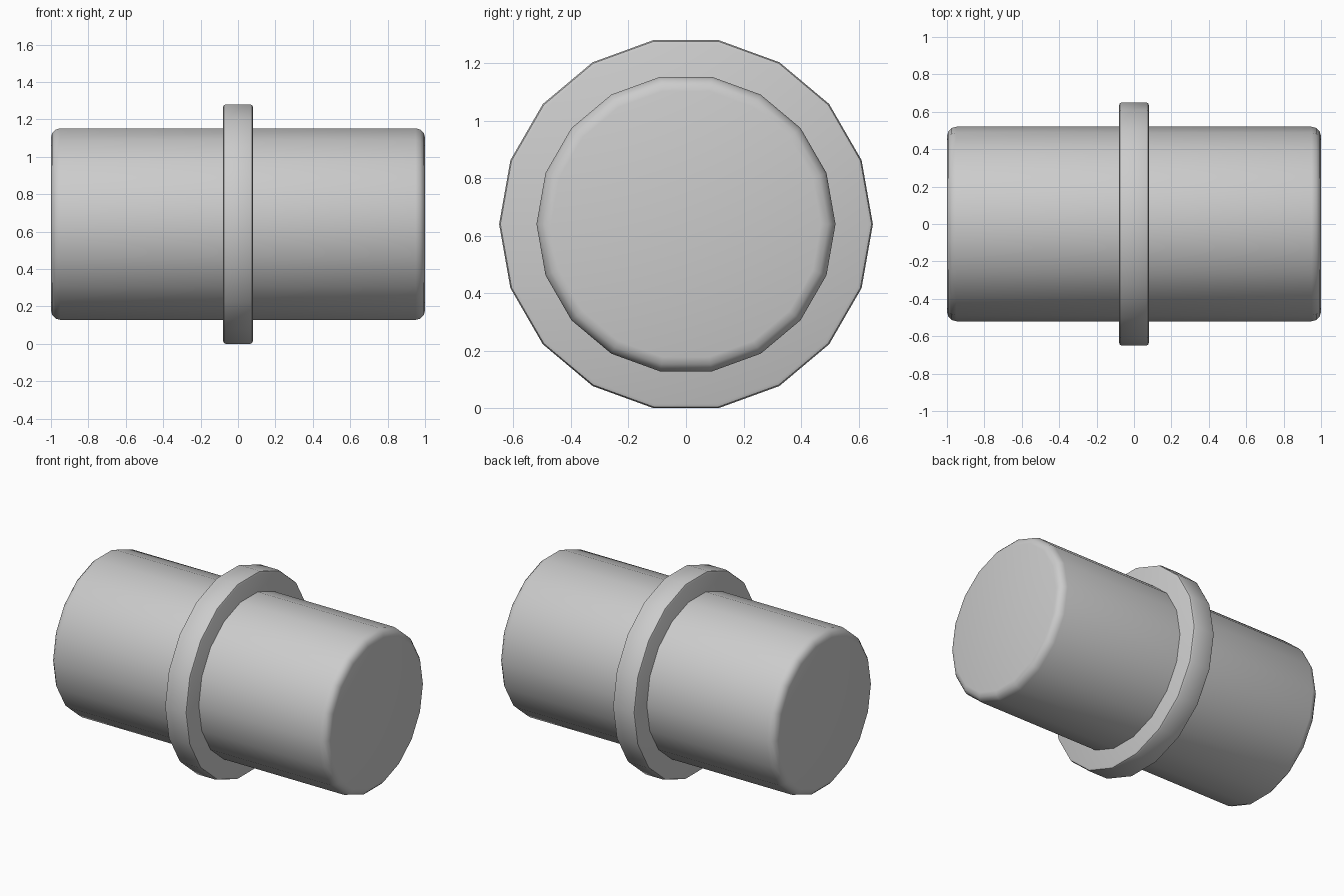
import bpy
from math import radians

if "Cube" in bpy.data.objects:
    bpy.data.objects.remove(bpy.data.objects["Cube"])

CENTRE_Z = 0.64
SIDES = 18


def drum(name, radius, length, bevel, segments):
    # Cylinder lying along x, a corner on the y axis, with rounded rims
    bpy.ops.mesh.primitive_cylinder_add(
        vertices=SIDES, radius=radius, depth=length,
        location=(0, 0, CENTRE_Z), rotation=(0, radians(90), 0))
    obj = bpy.context.object
    obj.name = name
    mod = obj.modifiers.new("rounded_rim", 'BEVEL')
    mod.width = bevel
    mod.segments = segments
    mod.limit_method = 'ANGLE'
    mod.angle_limit = radians(40)
    bpy.ops.object.modifier_apply(modifier=mod.name)
    bpy.ops.object.shade_smooth_by_angle(angle=radians(35))
    return obj


# Long round body
drum("barrel", 0.52, 2.0, 0.05, 3)
# Raised band around the middle
drum("middle_collar", 0.65, 0.16, 0.015, 2)
